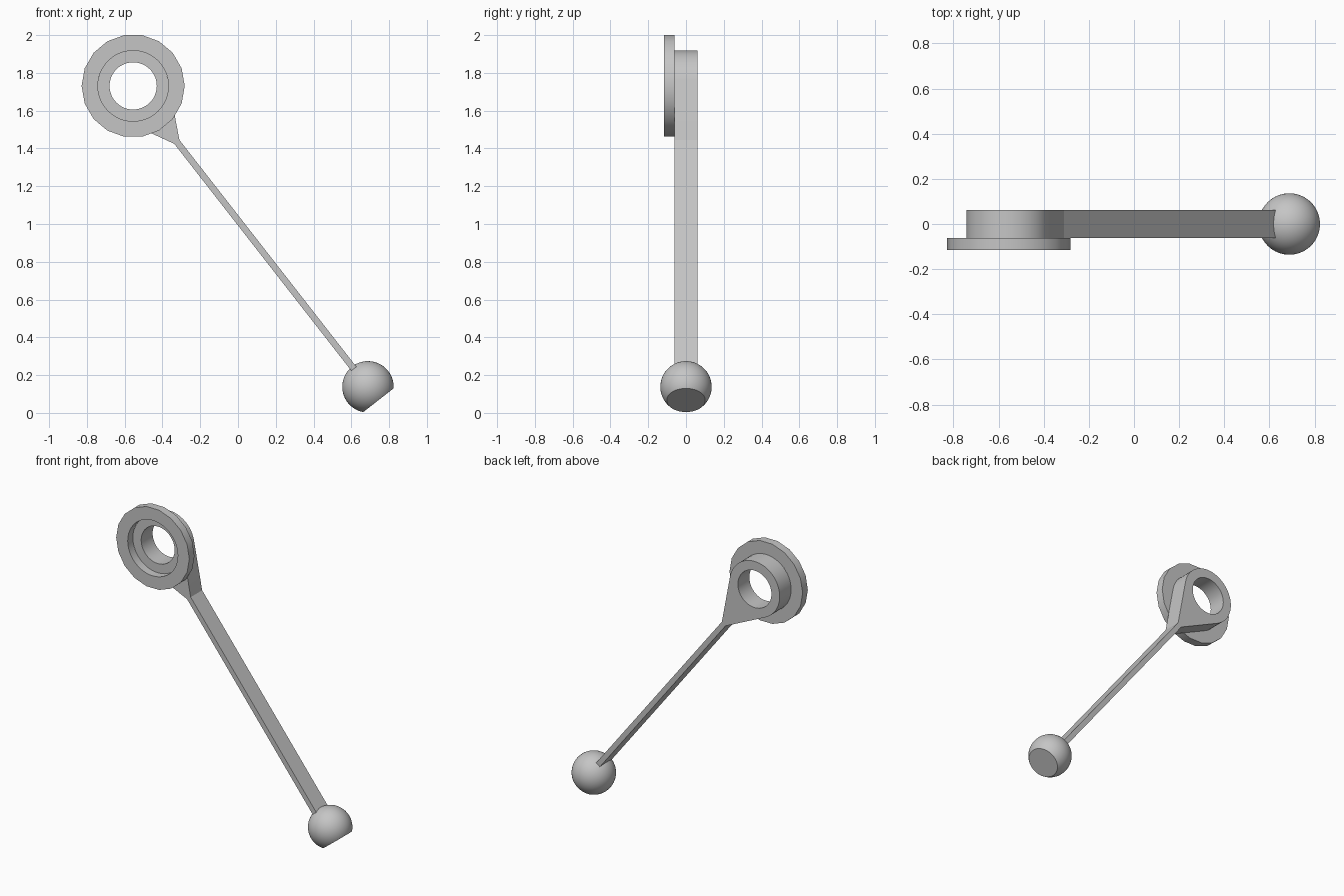
import bpy, bmesh, math
from mathutils import Vector, Matrix

if "Cube" in bpy.data.objects:
    bpy.data.objects.remove(bpy.data.objects["Cube"], do_unlink=True)

grey = bpy.data.materials.new("light grey")
grey.use_nodes = True
colour = (0.56, 0.56, 0.56, 1)
grey.diffuse_color = colour
grey.node_tree.nodes["Principled BSDF"].inputs["Base Color"].default_value = colour

EYE = Vector((-0.555, 0, 1.731))     # centre of the ring end
BALL = Vector((0.688, 0, 0.138))     # centre of the ball end
AXIS = (BALL - EYE).normalized()     # runs down the rod
SIDE = Vector((-AXIS.z, 0, AXIS.x))  # across the rod
LENGTH = (BALL - EYE).length
HALF = 0.061                         # half depth of hub and rod
ROD = 0.017                          # half thickness of the rod


def finish(name, bm):
    bmesh.ops.recalc_face_normals(bm, faces=bm.faces)
    mesh = bpy.data.meshes.new(name)
    bm.to_mesh(mesh)
    bm.free()
    mesh.materials.append(grey)
    ob = bpy.data.objects.new(name, mesh)
    bpy.context.collection.objects.link(ob)
    bpy.ops.object.select_all(action='DESELECT')
    ob.select_set(True)
    bpy.context.view_layer.objects.active = ob
    bpy.ops.object.shade_smooth_by_angle(angle=math.radians(30))
    return ob


def circle(radius, count):
    return [EYE + radius * Vector((math.cos(a), 0, math.sin(a)))
            for a in (2 * math.pi * i / count for i in range(count))]


def plate(name, loops, y0, y1):
    """Extrude an outline, with optional holes, from y0 to y1."""
    bm = bmesh.new()
    for loop in loops:
        vs = [bm.verts.new((p.x, y0, p.z)) for p in loop]
        for a, b in zip(vs, vs[1:] + vs[:1]):
            bm.edges.new((a, b))
    bmesh.ops.triangle_fill(bm, edges=bm.edges[:], use_beauty=True)
    ext = bmesh.ops.extrude_face_region(bm, geom=bm.faces[:], use_keep_orig=True)
    moved = [v for v in ext["geom"] if isinstance(v, bmesh.types.BMVert)]
    bmesh.ops.translate(bm, verts=moved, vec=(0, y1 - y0, 0))
    return finish(name, bm)


# Wide front flange with a round opening
plate("flange_ring", [circle(0.273, 18), circle(0.187, 48)], -0.116, -HALF)

# Teardrop hub: an arc with straight flanks narrowing to the rod
hub_r, tail = 0.187, 0.376
start = math.radians(63)
steps = 36
outline = [EYE + hub_r * (math.cos(a) * AXIS + math.sin(a) * SIDE)
           for a in (start + (2 * math.pi - 2 * start) * i / steps
                     for i in range(steps + 1))]
outline += [EYE + AXIS * tail - SIDE * ROD, EYE + AXIS * tail + SIDE * ROD]
plate("hub", [outline, circle(0.125, 48)], -HALF, HALF)

# Flat rod running into the ball
plate("rod", [[EYE + AXIS * s + SIDE * t for s, t in
               ((tail, ROD), (tail, -ROD),
                (LENGTH - 0.1, -ROD), (LENGTH - 0.1, ROD))]], -HALF, HALF)

# Ball with its far end cut flat
bm = bmesh.new()
turn = AXIS.to_track_quat('Z', 'Y').to_matrix().to_4x4()
bmesh.ops.create_uvsphere(bm, u_segments=48, v_segments=32, radius=0.136,
                          matrix=Matrix.Translation(BALL) @ turn)
cut = bmesh.ops.bisect_plane(bm, geom=bm.verts[:] + bm.edges[:] + bm.faces[:],
                             plane_co=BALL + AXIS * 0.09, plane_no=AXIS,
                             clear_outer=True)
bmesh.ops.holes_fill(bm, edges=[e for e in bm.edges if e.is_boundary], sides=0)
finish("ball", bm)
